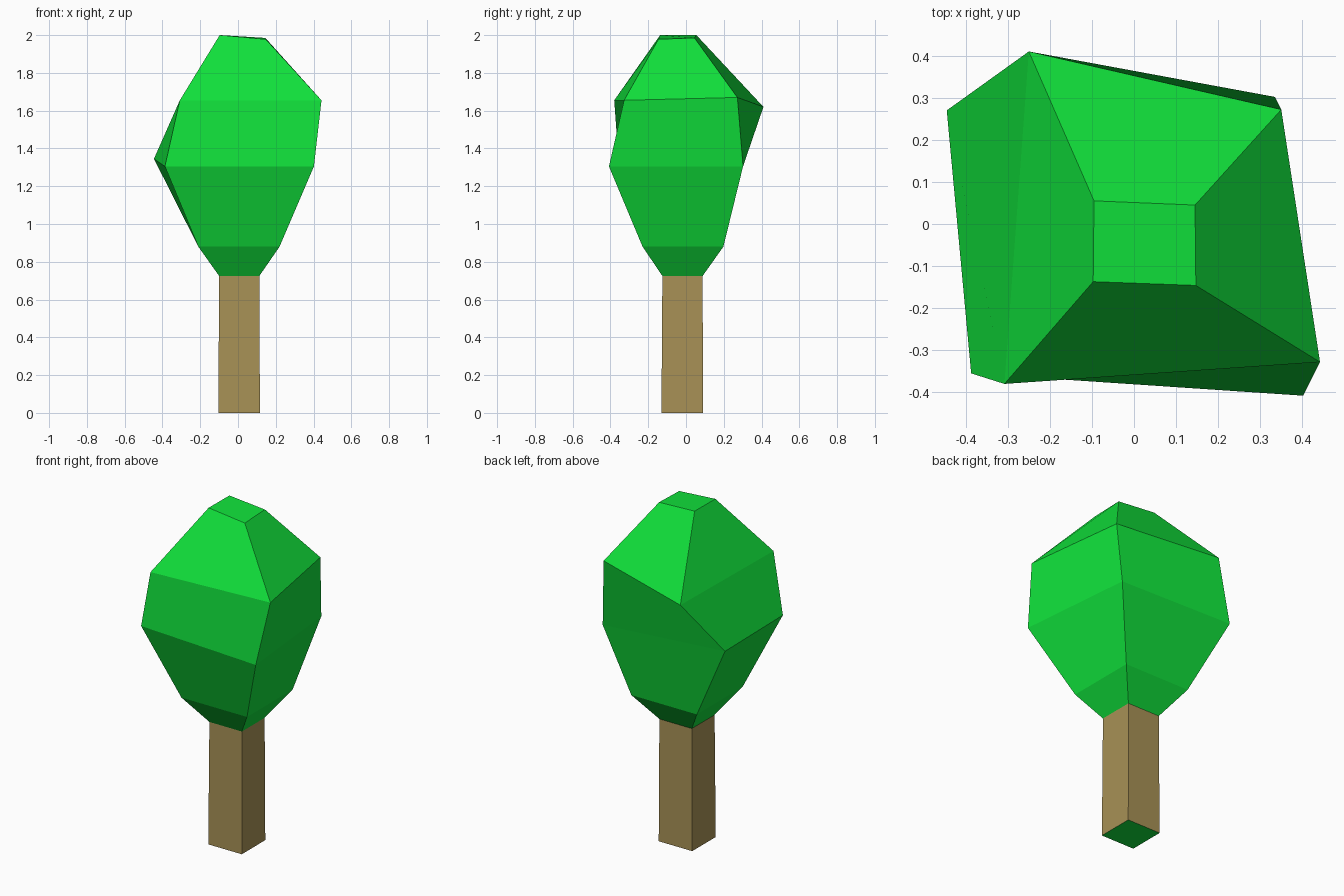
import bpy
import bmesh

cube = bpy.data.objects.get("Cube")
if cube:
    bpy.data.objects.remove(cube, do_unlink=True)


def make_material(name, color):
    mat = bpy.data.materials.new(name)
    mat.use_nodes = True
    mat.diffuse_color = color
    mat.node_tree.nodes["Principled BSDF"].inputs["Base Color"].default_value = color
    return mat


def square_ring(x0, x1, y0, y1, z):
    """Four corners, counter-clockwise from the front at -x."""
    return [(x0, y0, z), (x1, y0, z), (x1, y1, z), (x0, y1, z)]


def loft(name, rings, materials, cap_bottom=False, cap_top=False, cap_slot=0):
    """Skin a stack of four-cornered rings into a flat-shaded object."""
    bm = bmesh.new()
    loops = [[bm.verts.new(p) for p in ring] for ring in rings]
    for low, high in zip(loops, loops[1:]):
        for i in range(len(low)):
            j = (i + 1) % len(low)
            bm.faces.new((low[i], low[j], high[j], high[i]))
    if cap_bottom:
        bm.faces.new(loops[0][::-1]).material_index = cap_slot
    if cap_top:
        bm.faces.new(loops[-1]).material_index = cap_slot
    mesh = bpy.data.meshes.new(name)
    bm.to_mesh(mesh)
    bm.free()
    for mat in materials:
        mesh.materials.append(mat)
    obj = bpy.data.objects.new(name, mesh)
    bpy.context.collection.objects.link(obj)
    return obj


leaf_green = make_material("leaf green", (0.0055, 0.76, 0.044, 1))
bark_brown = make_material("bark brown", (0.39, 0.285, 0.093, 1))

# Trunk: a slightly tapered square post with a green underside
crown_base = square_ring(-0.10, 0.113, -0.125, 0.088, 0.725)
loft("trunk",
     [square_ring(-0.104, 0.116, -0.13, 0.09, 0), crown_base],
     [bark_brown, leaf_green], cap_bottom=True, cap_slot=1)

# Crown: regular neck, then irregular faceted rings up to a small flat top
loft("leaf_crown", [
    crown_base,
    square_ring(-0.21, 0.22, -0.23, 0.198, 0.88),
    [(-0.387, -0.355, 1.305), (0.402, -0.408, 1.305),
     (0.335, 0.302, 1.305), (-0.445, 0.27, 1.345)],
    [(-0.308, -0.38, 1.655), (0.442, -0.328, 1.655),
     (0.35, 0.272, 1.67), (-0.25, 0.41, 1.62)],
    [(-0.097, -0.137, 2.0), (0.147, -0.146, 1.978),
     (0.145, 0.045, 1.985), (-0.095, 0.055, 2.0)],
], [leaf_green], cap_top=True)
